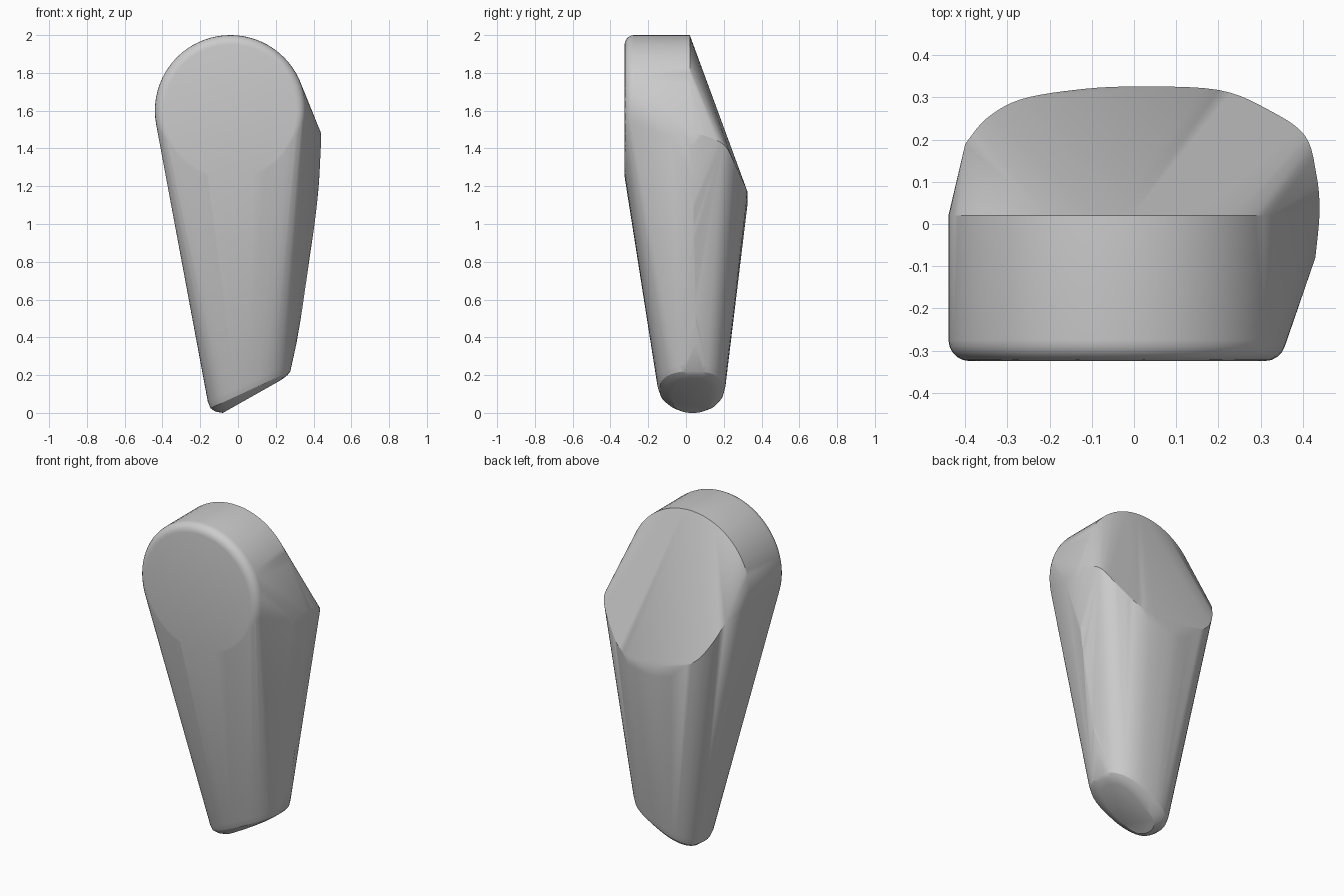
import bpy, bmesh, math
from mathutils import Vector

if "Cube" in bpy.data.objects:
    bpy.data.objects.remove(bpy.data.objects["Cube"])

grey = bpy.data.materials.new("plain grey")
grey.use_nodes = True
colour = (0.6, 0.6, 0.6, 1)
grey.diffuse_color = colour
grey.node_tree.nodes["Principled BSDF"].inputs["Base Color"].default_value = colour


def disc_ring(y, radius, steps=72):
    """Circle facing the front, centred on the round head."""
    return [Vector((-0.04 + radius * math.cos(2 * math.pi * i / steps), y,
                    1.6 + radius * math.sin(2 * math.pi * i / steps)))
            for i in range(steps)]


def foot_ring(x0, x1, y0, y1, z0, z1, power=2.5, steps=48):
    """Tilted rounded loop, low at x0 and high at x1."""
    pts = []
    for i in range(steps):
        a = 2 * math.pi * i / steps
        c, s = math.cos(a), math.sin(a)
        u = math.copysign(abs(c) ** (2 / power), c)
        v = math.copysign(abs(s) ** (2 / power), s)
        pts.append(Vector(((x0 + x1) / 2 + u * (x1 - x0) / 2,
                           (y0 + y1) / 2 + v * (y1 - y0) / 2,
                           (z0 + z1) / 2 + u * (z1 - z0) / 2)))
    return pts


def smooth_path(keys, steps=5):
    """Catmull-Rom curve through the key points."""
    k = [Vector(p) for p in keys]
    k = [k[0]] + k + [k[-1]]
    pts = []
    for a, b, c, d in zip(k, k[1:], k[2:], k[3:]):
        for i in range(steps):
            t = i / steps
            pts.append(0.5 * (2 * b + (c - a) * t + (2 * a - 5 * b + 4 * c - d) * t ** 2
                              + (3 * b - a - 3 * c + d) * t ** 3))
    return pts + [k[-1]]


# Round head with a softened front edge
points = disc_ring(0.02, 0.4)
for i in range(6):
    a = math.pi / 2 * i / 5
    points += disc_ring(-0.275 - 0.05 * math.sin(a), 0.35 + 0.05 * math.cos(a))

# Rim where the sloping back facet meets the shaft
points += smooth_path([
    (0.43, -0.08, 1.46), (0.44, 0.03, 1.48), (0.432, 0.12, 1.46), (0.405, 0.21, 1.41),
    (0.32, 0.27, 1.29), (0.2, 0.318, 1.19), (0, 0.326, 1.165), (-0.14, 0.318, 1.18),
    (-0.27, 0.295, 1.25), (-0.35, 0.25, 1.36), (-0.4, 0.19, 1.48)])

# Gentle bulge down the left flank and the back
points += smooth_path([(0.438, 0.03, 1.4), (0.427, 0.04, 1.2), (0.405, 0.04, 1.0),
                       (0.375, 0.05, 0.8), (0.34, 0.05, 0.55), (0.31, 0.05, 0.37)])
points += smooth_path([(0.16, 0.32, 1.12), (0, 0.325, 1.1), (-0.12, 0.315, 1.12)])

# Rounded, slanted foot
points += foot_ring(-0.16, 0.285, -0.152, 0.21, 0.06, 0.26)
points += foot_ring(-0.146, 0.277, -0.138, 0.2, 0.025, 0.22)
points += foot_ring(-0.12, 0.262, -0.11, 0.18, 0.007, 0.2)
points += foot_ring(-0.08, 0.23, -0.07, 0.14, 0.0, 0.175)

# Skin the sections into one solid body
bm = bmesh.new()
for p in points:
    bm.verts.new(p)
hull = bmesh.ops.convex_hull(bm, input=bm.verts[:])
unused = {g for g in hull["geom_interior"] + hull["geom_unused"]
          if isinstance(g, bmesh.types.BMVert)}
bmesh.ops.delete(bm, geom=list(unused), context="VERTS")
bmesh.ops.dissolve_limit(bm, angle_limit=math.radians(1), verts=bm.verts[:],
                         edges=bm.edges[:])
bmesh.ops.recalc_face_normals(bm, faces=bm.faces[:])

mesh = bpy.data.meshes.new("tapered_body")
bm.to_mesh(mesh)
bm.free()
mesh.materials.append(grey)
body = bpy.data.objects.new("tapered_body", mesh)
bpy.context.collection.objects.link(body)
bpy.ops.object.select_all(action="DESELECT")
body.select_set(True)
bpy.context.view_layer.objects.active = body
bpy.ops.object.shade_smooth_by_angle(angle=math.radians(25))
